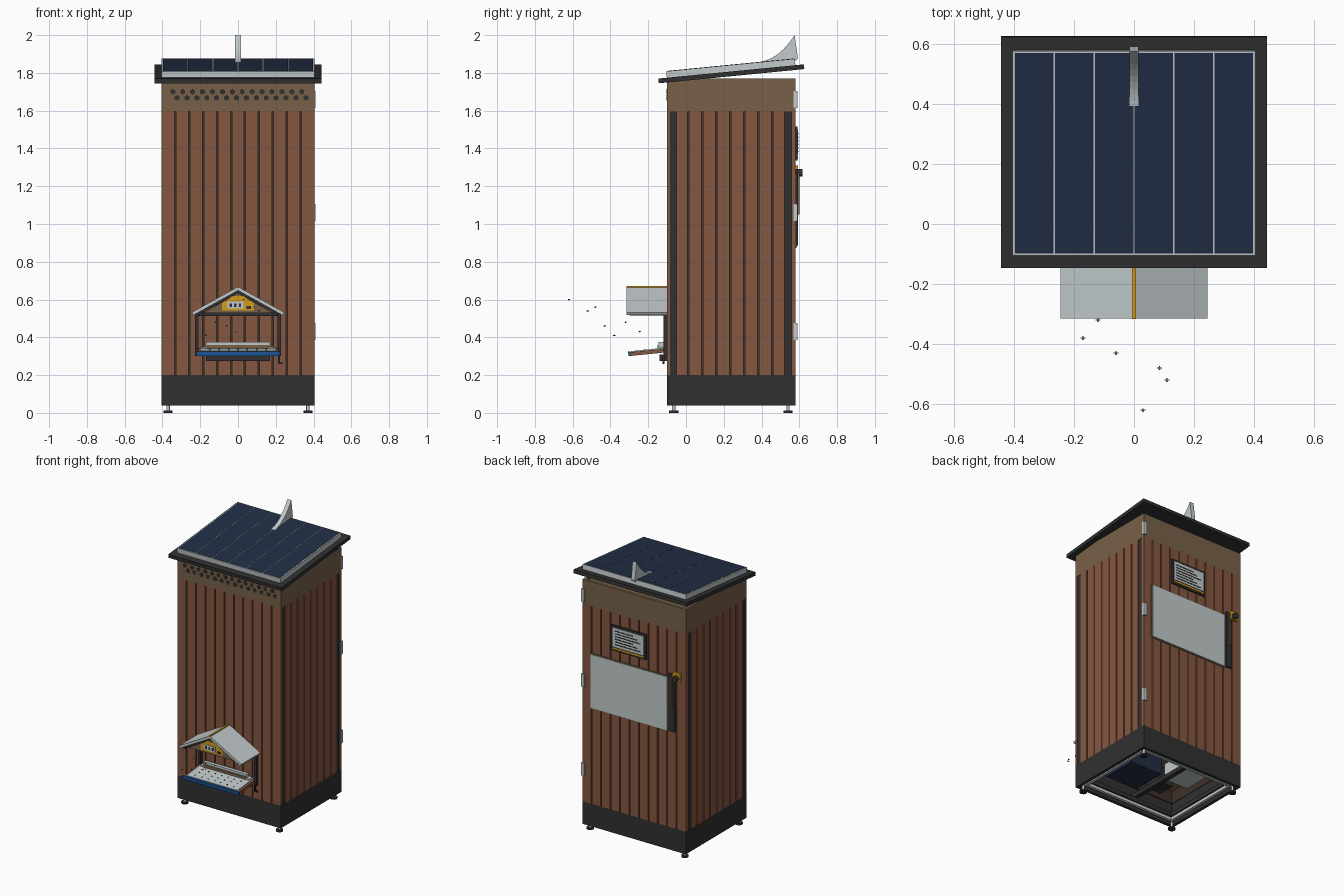
import bpy, bmesh, math
from mathutils import Matrix, Vector

if "Cube" in bpy.data.objects:
    bpy.data.objects.remove(bpy.data.objects["Cube"])


def material(name, rgb):
    m = bpy.data.materials.new(name)
    m.use_nodes = True
    m.diffuse_color = (*rgb, 1)
    m.node_tree.nodes["Principled BSDF"].inputs["Base Color"].default_value = (*rgb, 1)
    return m


WOOD = material("red_brown_wood", (.235, .095, .052))
CHAR = material("charcoal", (.03, .03, .03))
OLIVE = material("olive_brown", (.185, .12, .066))
LIGHT = material("light_grey", (.54, .59, .6))
NAVY = material("navy_cells", (.016, .027, .06))
YELLOW = material("yellow", (.65, .33, .012))
BLUE = material("blue", (.013, .1, .33))
GROOVE = material("groove_brown", (.05, .03, .022))


def finish(bm, name, mat, matrix=None):
    if matrix:
        bm.transform(matrix)
    bmesh.ops.recalc_face_normals(bm, faces=bm.faces[:])
    me = bpy.data.meshes.new(name)
    bm.to_mesh(me)
    bm.free()
    me.materials.append(mat)
    ob = bpy.data.objects.new(name, me)
    bpy.context.collection.objects.link(ob)
    return ob


def add_box(bm, x, y, z):
    ctr = Vector([(a + b) / 2 for a, b in (x, y, z)])
    size = [b - a for a, b in (x, y, z)]
    bmesh.ops.create_cube(bm, size=1, matrix=Matrix.Translation(ctr) @ Matrix.Diagonal((*size, 1)))


def boxes(name, mat, *parts, matrix=None):
    bm = bmesh.new()
    for p in parts:
        add_box(bm, *p)
    return finish(bm, name, mat, matrix)


def ring(x, y, z, t):
    """Four walls of a rectangular tube; x and y are outer limits."""
    (a, b), (c, d) = x, y
    return [(x, (c, c + t), z), (x, (d - t, d), z),
            ((a, a + t), (c + t, d - t), z), ((b - t, b), (c + t, d - t), z)]


def prism(name, mat, profile, lo, hi, axis="x"):
    """Extrude a (horizontal, z) profile along x or y."""
    bm = bmesh.new()
    place = (lambda p, d: (d, *p)) if axis == "x" else (lambda p, d: (p[0], d, p[1]))
    f = bm.faces.new([bm.verts.new(place(p, lo)) for p in profile])
    shift = (hi - lo, 0, 0) if axis == "x" else (0, hi - lo, 0)
    new = bmesh.ops.extrude_face_region(bm, geom=[f])["geom"]
    bmesh.ops.translate(bm, vec=shift, verts=[v for v in new if isinstance(v, bmesh.types.BMVert)])
    return finish(bm, name, mat)


def cylinders(name, mat, spots, r, depth, sides=16, axis="z"):
    bm = bmesh.new()
    rot = Matrix.Rotation(math.pi / 2, 4, "X") if axis == "y" else Matrix()
    for s in spots:
        bmesh.ops.create_cone(bm, cap_ends=True, segments=sides, radius1=r, radius2=r,
                              depth=depth, matrix=Matrix.Translation(s) @ rot)
    return finish(bm, name, mat)


W, F, B = .405, -.10, .58          # half width, front and back of the cabinet
PITCH, GAP = .074, .008

# Plinth, feet and hidden cabinet core
boxes("plinth", CHAR, *ring((-W, W), (F, B), (.04, .2), .02))
feet = [(x, y) for x in (-.37, .37) for y in (-.065, .54)]
cylinders("foot_stems", LIGHT, [(x, y, .03) for x, y in feet], .009, .05)
cylinders("foot_pads", CHAR, [(x, y, .006) for x, y in feet], .024, .012)
boxes("cabinet_core", GROOVE, *ring((-W + .009, W - .009), (F + .012, B - .012), (.2, 1.6), .015))
boxes("corner_posts", CHAR, *[((x, x + .012), y, (.2, 1.6)) for x in (-W + .003, W - .015)
                              for y in ((-.087, -.053), (.525, .556))])

# Vertical planks on all four walls
edges = [-W] + [PITCH * (i + .5) for i in range(-5, 5)] + [W]
spans = [(a + GAP / 2, b - GAP / 2) for a, b in zip(edges, edges[1:])]
spans[0], spans[-1] = (-W, spans[0][1]), (spans[-1][0], W)
boxes("front_planks", WOOD, *[(s, (F, F + .014), (.2, 1.6)) for s in spans])
boxes("back_door_planks", WOOD, *[(s, (B - .022, B), (.2, 1.6)) for s in spans])
side = [-.053] + [.013 + PITCH * i for i in range(7)] + [.525]
boxes("side_planks", WOOD, *[((x, x + .014), (a + GAP / 2, b - GAP / 2), (.2, 1.6))
                             for x in (-W, W - .014) for a, b in zip(side, side[1:])])

# Fascia with ceiling and hexagonal vent holes
boxes("fascia", OLIVE, *ring((-W, W), (F, B), (1.595, 1.77), .02),
      ((-W + .01, W - .01), (F + .01, B - .01), (1.74, 1.755)))
vents = [(-.345 + .0525 * i + dx, F, z) for dx, z in ((0, 1.7), (.022, 1.668)) for i in range(14)]
cylinders("vent_holes", CHAR, vents, .015, .006, 6, "y")

# Tilted roof and solar panel
tilt = Matrix.Translation((0, .24, 1.795)) @ Matrix.Rotation(math.atan(.075 / .77), 4, "X")
boxes("roof_slab", CHAR, ((-.443, .443), (-.387, .387), (-.0125, .0125)), matrix=tilt)
boxes("panel_frame", LIGHT, ((-W, W), (-.342, .342), (.0125, .047)), matrix=tilt)
cell = .798 / 6
boxes("panel_cells", NAVY, *[((-.399 + cell * i + .0022, -.399 + cell * (i + 1) - .0022),
                              (-.336, .336), (.045, .0485)) for i in range(6)], matrix=tilt)

# Curved fin on the roof
curve = [(.37 + .205 * t, 1.855 + .025 * t + .12 * t ** 2.4) for t in [i / 10 for i in range(11)]]
prism("roof_fin", LIGHT, curve + [(.592, 1.88), (.585, 1.865)], -.015, .015)

# Rear door fittings
boxes("door_board_rim", OLIVE, ((-.272, .343), (B, B + .004), (.874, 1.268)))
boxes("door_board", LIGHT, ((-.264, .335), (B, B + .008), (.882, 1.26)))
boxes("door_handle", CHAR, ((-.325, -.276), (B, B + .012), (.885, 1.29)))
boxes("door_grip", OLIVE, ((-.308, -.294), (B, B + .02), (1.05, 1.27)))
boxes("lock_plate", YELLOW, ((-.37, -.31), (B, B + .014), (1.25, 1.31)))
cylinders("lock_knob", GROOVE, [(-.34, B + .022, 1.272)], .02, .03, 16, "y")
boxes("hinges", LIGHT, *[((.385, .409), (B - .012, B + .009), (z - .045, z + .045))
                         for z in (.43, 1.06, 1.66)])
boxes("notice_frame", CHAR, ((-.1, .175), (B, B + .01), (1.335, 1.515)))
boxes("notice_sheet", LIGHT, ((-.084, .159), (B, B + .013), (1.365, 1.5)))
boxes("notice_strip", YELLOW, ((-.084, .159), (B, B + .013), (1.348, 1.359)))
boxes("notice_lines", CHAR, *[((-.06 + .03 * (i % 3), .14), (B, B + .0145), (z, z + .007))
                              for i, z in enumerate([1.38 + .019 * k for k in range(6)])])

# Entrance porch roof: two slopes, ridge strip, gable and sign
for s, side_name in ((-1, "right"), (1, "left")):
    prism("porch_slope_" + side_name, LIGHT,
          [(0, .668), (s * .245, .532), (s * .236, .517), (0, .648)], -.315, F, "y")
    prism("porch_rafter_" + side_name, CHAR,
          [(0, .648), (s * .215, .529), (s * .2, .525), (0, .634)], -.3, F, "y")
boxes("ridge_strip", YELLOW, ((-.006, .006), (-.316, F), (.66, .671)))
prism("gable_plate", OLIVE, [(-.185, .528), (.185, .528), (0, .634)], -.292, -.286, "y")
prism("gable_sign", YELLOW, [(-.085, .542), (.085, .542), (.085, .582), (.03, .618),
                             (-.03, .618), (-.085, .582)], -.297, -.291, "y")
boxes("sign_label", LIGHT, ((-.055, .03), (-.3, -.296), (.552, .59)))
boxes("sign_marks", CHAR, *[((x, x + .012), (-.302, -.299), (.56, .58)) for x in (-.045, -.02, .005)],
      ((.045, .07), (-.3, -.296), (.55, .565)))
boxes("porch_frame", CHAR, *[((x, x + .02), (-.12, F), (.3, .53)) for x in (-.228, .208)],
      ((-.225, .225), (-.12, F), (.512, .53)),
      *[((x, x + .014), (-.3, F), (.516, .53)) for x in (-.215, .201)],
      ((-.17, .17), (-.14, F), (.275, .31)))

# Sloping landing tray
slope = Matrix.Translation((0, -.2, .323)) @ Matrix.Rotation(.1, 4, "X")
boxes("landing_board", WOOD, ((-.215, .215), (-.1, .1), (-.012, .008)), matrix=slope)
boxes("landing_plate", LIGHT, ((-.2, .2), (-.09, .09), (.008, .013)), matrix=slope)
boxes("landing_lip", BLUE, ((-.222, .222), (-.106, -.094), (-.012, .012)), matrix=slope)
boxes("landing_holes", CHAR, *[((x * .05 - .004, x * .05 + .004), (y - .004, y + .004), (.012, .0145))
                               for x in range(-3, 4) for y in (-.06, -.02, .02)], matrix=slope)
boxes("entrance_bar", LIGHT, ((-.17, .17), (-.145, -.12), (.352, .376)),
      ((-.19, .19), (-.15, -.11), (.336, .35)))
boxes("entrance_ledge", OLIVE, ((-.165, .165), (-.152, -.145), (.338, .36)))
boxes("tray_hook", CHAR, ((.212, .222), (-.125, -.115), (.265, .31)),
      ((.212, .238), (-.125, -.115), (.258, .267)))

# Small flying insects in front of the porch
insects = [(-.12, -.32, .48), (-.17, -.38, .41), (-.06, -.43, .46), (.085, -.48, .56),
           (.11, -.52, .54), (.03, -.62, .6), (-.01, -.245, .43)]
bodies, wings = bmesh.new(), bmesh.new()
for p in insects:
    bmesh.ops.create_icosphere(bodies, subdivisions=1, radius=.005,
                               matrix=Matrix.Translation(p) @ Matrix.Diagonal((.8, 1.4, .8, 1)))
    add_box(wings, (p[0] - .008, p[0] + .008), (p[1] - .002, p[1] + .002), (p[2] + .003, p[2] + .004))
finish(bodies, "insect_bodies", CHAR)
finish(wings, "insect_wings", LIGHT)

# Equipment seen through the open underside
boxes("bottom_frame", LIGHT, *ring((-.365, .365), (-.06, .54), (.05, .07), .02))
boxes("bottom_rails", CHAR, *ring((-.385, .385), (-.08, .56), (.07, .1), .05),
      ((-.06, -.03), (-.06, .54), (.1, .13)))
boxes("inner_deck", OLIVE, ((-.39, .39), (-.085, .565), (.29, .31)))
boxes("battery_box", NAVY, ((-.02, .23), (0, .25), (.14, .29)))
boxes("control_box", LIGHT, ((-.31, -.12), (.16, .36), (.18, .29)))
boxes("cable_box", CHAR, ((-.22, -.1), (.0, .12), (.18, .29)))
